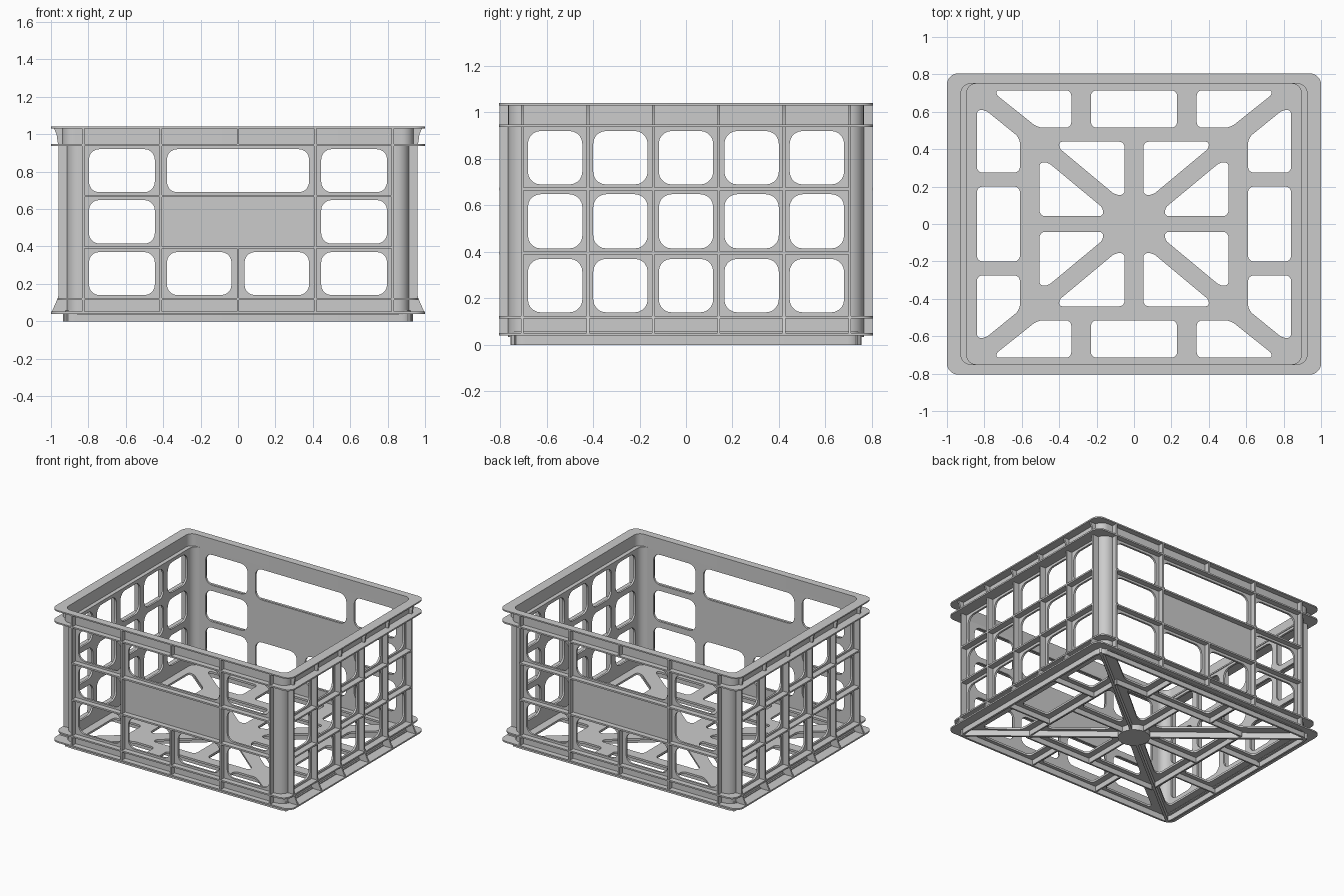
import bpy, bmesh, math
from mathutils import Vector, Matrix
from mathutils.geometry import interpolate_bezier

if "Cube" in bpy.data.objects:
    bpy.data.objects.remove(bpy.data.objects["Cube"])

TH = 0.015   # wall thickness
RIB = 0.012  # rib thickness


def rounded(pts, r, n=6):
    """Outline with filleted corners."""
    out, m = [], len(pts)
    P = [Vector((x, y, 0)) for x, y in pts]
    for i, p in enumerate(P):
        a, b = P[i - 1] - p, P[(i + 1) % m] - p
        t = min(r, 0.48 * a.length, 0.48 * b.length)
        a, b = p + a.normalized() * t, p + b.normalized() * t
        out += interpolate_bezier(a, a + (p - a) * .55, b + (p - b) * .55, b, n)
    return out


def rect(x0, x1, y0, y1):
    return [(x0, y0), (x1, y0), (x1, y1), (x0, y1)]


def finish(name, bm, matrix=Matrix()):
    bmesh.ops.recalc_face_normals(bm, faces=bm.faces)
    me = bpy.data.meshes.new(name)
    bm.to_mesh(me)
    bm.free()
    ob = bpy.data.objects.new(name, me)
    bpy.context.collection.objects.link(ob)
    ob.matrix_world = matrix
    bpy.context.view_layer.objects.active = ob
    bpy.ops.object.select_all(action='DESELECT')
    ob.select_set(True)
    bpy.ops.object.shade_smooth_by_angle(angle=math.radians(30))
    return ob


def plate(name, loops, thick, matrix):
    """Flat sheet: first loop is the outline, the others are holes."""
    cu = bpy.data.curves.new(name + "_curve", 'CURVE')
    cu.dimensions, cu.fill_mode, cu.extrude = '2D', 'BOTH', thick / 2
    for pts in loops:
        sp = cu.splines.new('POLY')
        sp.points.add(len(pts) - 1)
        for q, p in zip(sp.points, pts):
            q.co = (p[0], p[1], 0, 1)
        sp.use_cyclic_u = True
    tmp = bpy.data.objects.new(name + "_curve", cu)
    bpy.context.collection.objects.link(tmp)
    dg = bpy.context.evaluated_depsgraph_get()
    me = bpy.data.meshes.new_from_object(tmp.evaluated_get(dg))
    bm = bmesh.new()
    bm.from_mesh(me)
    bmesh.ops.remove_doubles(bm, verts=bm.verts, dist=1e-5)
    bpy.data.objects.remove(tmp)
    bpy.data.meshes.remove(me)
    return finish(name, bm, matrix)


def ring(name, outer, inner, z0, z1, ro=.06, ri=.05):
    loops = [rounded(rect(-a, a, -b, b), r, 8) for (a, b), r in ((outer, ro), (inner, ri))]
    return plate(name, loops, z1 - z0, Matrix.Translation((0, 0, (z0 + z1) / 2)))


def prism(bm, base, shift):
    """Extrude a closed polygon along a vector."""
    a = [bm.verts.new(p) for p in base]
    b = [bm.verts.new(Vector(p) + Vector(shift)) for p in base]
    bm.faces.new(a)
    bm.faces.new(b[::-1])
    for i in range(len(a)):
        bm.faces.new((a[i - 1], a[i], b[i], b[i - 1]))


def fin(bm, x, profile):
    """Upright rib; profile is (outward distance, height)."""
    prism(bm, [(x - RIB / 2, -d, z) for d, z in profile], (RIB, 0, 0))


def bar(bm, p, q, z0, z1, w=RIB):
    p, q = Vector((*p, z0)), Vector((*q, z0))
    s = (q - p).normalized().cross(Vector((0, 0, 1))) * w / 2
    prism(bm, [p - s, q - s, q + s, p + s], (0, 0, z1 - z0))


ROWS = [(.14, .37), (.415, .648), (.69, .92)]
UP = Matrix.Rotation(math.pi / 2, 4, 'X')


def wall(name, turn, dist, half, holes):
    loops = [[(x, y) for x, y in rect(-half, half, .035, .945)]]
    loops += [rounded(h, .055) for h in holes]
    m = Matrix.Rotation(turn, 4, 'Z') @ Matrix.Translation((0, -dist, 0)) @ UP
    plate(name, loops, TH, m)


# front and back walls with label panel and handle slot
long_holes = [rect(*sorted((s * .797, s * .445)), *r) for s in (-1, 1) for r in ROWS]
long_holes += [rect(*sorted((s * .38, s * .035)), *ROWS[0]) for s in (-1, 1)]
long_holes += [rect(-.38, .38, *ROWS[2])]
# side walls with a 5 x 3 grid of openings
side_holes = [rect(c - .117, c + .117, *r) for c in (-.563, -.282, 0, .282, .563) for r in ROWS]

for name, turn in (("front", 0), ("back", math.pi)):
    wall(name + "_wall", turn, .7575, .845, long_holes)
    bm = bmesh.new()
    for x in (-.828, -.413, .413, .828):
        fin(bm, x, rect(.76, .803, .045, 1.033))
    for z0, z1 in ((.045, .395), (.945, 1.033)):
        fin(bm, 0, rect(.76, .803, z0, z1))
    for z in (.395, .67):
        bar(bm, (-.834, -.782), (.834, -.782), z - RIB / 2, z + RIB / 2, .045)
    finish(name + "_ribs", bm, Matrix.Rotation(turn, 4, 'Z'))

side_profile = [(.91, .045), (.998, .045), (.965, .12), (.96, .14), (.96, .94), (.965, .96),
                (.97, 1.0), (.985, 1.033), (.932, 1.033), (.932, .94), (.91, .94)]
for name, turn in (("right", math.pi / 2), ("left", -math.pi / 2)):
    wall(name + "_wall", turn, .9075, .695, side_holes)
    bm = bmesh.new()
    for y in (-.704, -.422, -.141, .141, .422, .704):
        fin(bm, y, side_profile)
    for z in (.395, .67):
        bar(bm, (-.71, -.935), (.71, -.935), z - RIB / 2, z + RIB / 2, .05)
    finish(name + "_ribs", bm, Matrix.Rotation(turn, 4, 'Z'))

# rounded corner posts
for sx in (-1, 1):
    for sy in (-1, 1):
        bm = bmesh.new()
        arc = [(r, k * math.pi / 16) for r, ks in ((.07, range(9)), (.055, range(8, -1, -1))) for k in ks]
        prism(bm, [(sx * (.845 + r * math.cos(a)), sy * (.695 + r * math.sin(a)), .035)
                   for r, a in arc], (0, 0, .91))
        finish("corner_post", bm)

# rim and flange loops
ring("top_flange", (1, .805), (.925, .75), 1.03, 1.04)
ring("rim_band", (.94, .765), (.925, .75), .945, 1.035, .065)
ring("rim_ledge", (1, .805), (.895, .75), .938, .949)
ring("lower_flange", (.965, .805), (.905, .757), .113, .124)
ring("bottom_flange", (1, .805), (.895, .745), .04, .051)
ring("base_skirt", (.935, .755), (.92, .74), 0, .045)

# floor sheet with webbed openings, mirrored in four quadrants
quad = [
    [(.335, .715), (.735, .715), (.735, .69), (.515, .515), (.335, .515)],
    [(.61, .275), (.84, .275), (.84, .61), (.795, .61), (.61, .46)],
    [(.05, .44), (.40, .44), (.40, .405), (.10, .155), (.05, .155)],
    [(.165, .042), (.505, .042), (.505, .33), (.46, .33), (.165, .085)]]
floor = [rounded(rect(-.925, .925, -.75, .75), .05)]
floor += [rounded([(x * sx, y * sy) for x, y in q], .03)
          for q in quad for sx in (-1, 1) for sy in (-1, 1)]
for s in (-1, 1):
    floor.append(rounded(rect(-.23, .23, *sorted((s * .515, s * .715))), .03))
    floor.append(rounded(rect(*sorted((s * .61, s * .84)), -.2, .2), .03))
plate("floor", floor, TH, Matrix.Translation((0, 0, .05)))

# stiffening ribs and hub below the floor
bm = bmesh.new()
for s in (-1, 1):
    bar(bm, (-.925, -s * .745), (.925, s * .745), 0, .045, .018)
    bar(bm, (-.56, s * .478), (.56, s * .478), .004, .045)
    bar(bm, (s * .557, -.478), (s * .557, .478), .004, .045)
    bar(bm, (0, s * .05), (0, s * .478), .004, .045)
    bar(bm, (s * .05, 0), (s * .557, 0), .004, .045)
    for t in (-1, 1):
        bar(bm, (t * .282, s * .478), (t * .282, s * .745), .004, .045)
        bar(bm, (s * .557, t * .237), (s * .925, t * .237), .004, .045)
finish("floor_ribs", bm)
bm = bmesh.new()
bmesh.ops.create_cone(bm, cap_ends=True, segments=32, radius1=.11, radius2=.11, depth=.045,
                      matrix=Matrix.Translation((0, 0, .0225)))
finish("floor_hub", bm)
